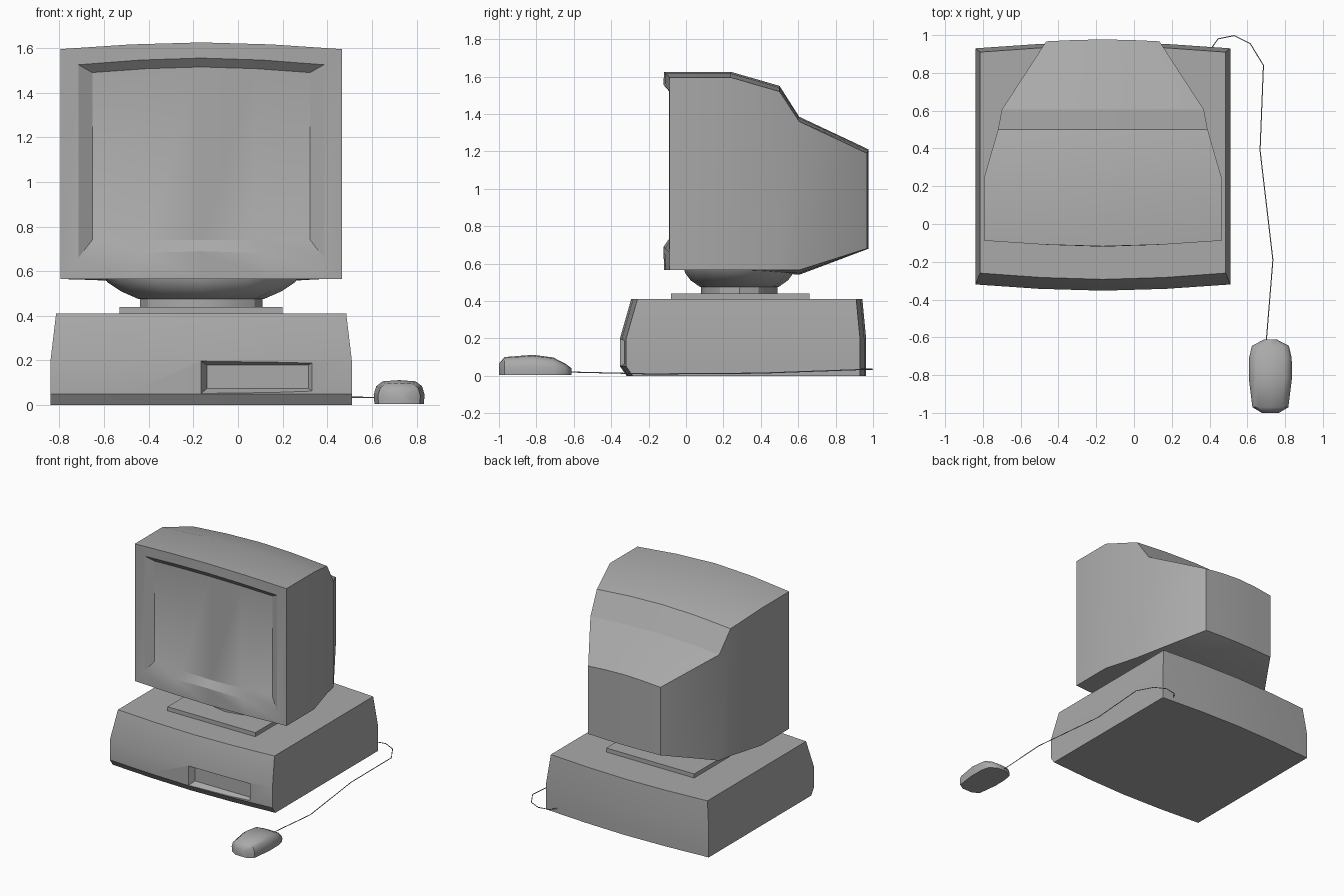
import bpy
import bmesh
import math
from mathutils import Vector

if "Cube" in bpy.data.objects:
    bpy.data.objects.remove(bpy.data.objects["Cube"], do_unlink=True)

grey = bpy.data.materials.new("plain grey")
grey.use_nodes = True
COLOUR = (0.4, 0.4, 0.4, 1)
grey.diffuse_color = COLOUR
grey.node_tree.nodes["Principled BSDF"].inputs["Base Color"].default_value = COLOUR

CX = -0.165                                          # centre line of the computer
BOW = ((-1, 0), (-0.5, 0.7), (0, 1), (0.5, 0.7), (1, 0))   # gentle outward bulge


def finish(obj, angle=30):
    obj.data.shade_smooth()
    obj.data.set_sharp_from_angle(angle=math.radians(angle))


def loft(name, rings, strip_caps=False, angle=30):
    """Skin a list of equal-length rings and close both ends."""
    bm = bmesh.new()
    loops = [[bm.verts.new(p) for p in ring] for ring in rings]
    n = len(loops[0])
    for a, b in zip(loops, loops[1:]):
        for i in range(n):
            j = (i + 1) % n
            bm.faces.new((a[i], a[j], b[j], b[i]))
    for loop in (loops[0], loops[-1]):
        if strip_caps:
            for i in range(n // 2 - 1):
                bm.faces.new((loop[i], loop[i + 1], loop[n - 2 - i], loop[n - 1 - i]))
        else:
            bm.faces.new(loop)
    bmesh.ops.recalc_face_normals(bm, faces=bm.faces)
    mesh = bpy.data.meshes.new(name)
    bm.to_mesh(mesh)
    bm.free()
    obj = bpy.data.objects.new(name, mesh)
    bpy.context.collection.objects.link(obj)
    mesh.materials.append(grey)
    finish(obj, angle)
    return obj


def footprint(z, half, front, back):
    """Horizontal ring with bowed front and back edges."""
    ring = [(CX + u * half, front - 0.033 * b, z) for u, b in BOW]
    return ring + [(CX + u * half, back + 0.033 * b, z) for u, b in reversed(BOW)]


def upright(y, half, low, low_mid, high, high_mid, bow):
    """Vertical ring with bowed top and bottom edges."""
    ring = [(CX + u * half, y + bow * b, low + (low_mid - low) * b) for u, b in BOW]
    return ring + [(CX + u * half, y + bow * b, high + (high_mid - high) * b)
                   for u, b in reversed(BOW)]


def rectangle(y, x0, x1, z0, z1):
    return [(x0, y, z0), (x1, y, z0), (x1, y, z1), (x0, y, z1)]


def oval(z, rx, ry, y=0.285, sides=12):
    turn = math.tau / sides
    return [(CX + rx * math.cos(i * turn), y + ry * math.sin(i * turn), z)
            for i in range(sides)]


# Computer case with a bevelled drive slot
case = loft("computer_case", [
    footprint(0, 0.675, -0.285, 0.93),
    footprint(0.05, 0.675, -0.32, 0.93),
    footprint(0.2, 0.675, -0.32, 0.93),
    footprint(0.41, 0.65, -0.26, 0.91),
])
cutter = loft("slot_cutter", [
    rectangle(-0.4, -0.195, 0.375, 0.03, 0.22),
    rectangle(-0.345, -0.16, 0.34, 0.056, 0.193),
    rectangle(-0.31, -0.14, 0.316, 0.075, 0.18),
])
cutter.hide_render = True
cut = case.modifiers.new("drive_slot", "BOOLEAN")
cut.operation = "DIFFERENCE"
cut.solver = "EXACT"
cut.object = cutter
bpy.context.view_layer.objects.active = case
bpy.ops.object.modifier_apply(modifier=cut.name)
bpy.data.objects.remove(cutter, do_unlink=True)
finish(case)

# Swivel stand: plate, neck and bowl
loft("stand_plate", [[(CX + sx * 0.365, 0.29 + sy * 0.37, z)
                      for sx, sy in ((-1, -1), (1, -1), (1, 1), (-1, 1))]
                     for z in (0.405, 0.44)])
loft("stand_neck", [oval(0.435, 0.275, 0.205), oval(0.48, 0.275, 0.205)])
loft("stand_bowl", [oval(0.475, 0.28, 0.21), oval(0.51, 0.36, 0.26),
                    oval(0.55, 0.42, 0.29), oval(0.575, 0.435, 0.295)], angle=40)

# Monitor: screen, sloped bezel and tapering rear housing
loft("monitor", [
    upright(-0.055, 0.488, 0.74, 0.74, 1.49, 1.515, -0.03),
    upright(-0.09, 0.55, 0.66, 0.69, 1.525, 1.555, -0.03),
    upright(-0.088, 0.63, 0.565, 0.565, 1.595, 1.625, -0.03),
    upright(0.24, 0.63, 0.565, 0.565, 1.595, 1.625, 0),
    upright(0.5, 0.555, 0.565, 0.55, 1.52, 1.55, 0),
    upright(0.605, 0.535, 0.565, 0.54, 1.36, 1.385, 0),
    upright(0.967, 0.3, 0.68, 0.68, 1.19, 1.21, 0.01),
], strip_caps=True)

# Mouse: rounded arch sections from back to nose
ARCH = ((-0.97, 0), (-1, 0.4), (-0.9, 0.75), (-0.65, 0.95), (0, 1),
        (0.65, 0.95), (0.9, 0.75), (1, 0.4), (0.97, 0))
SECTIONS = ((-1, 0.045, 0.065), (-0.97, 0.095, 0.1), (-0.82, 0.114, 0.112),
            (-0.71, 0.113, 0.098), (-0.645, 0.098, 0.065), (-0.612, 0.035, 0.04))
loft("mouse", [[(0.722 + u * w, y, 0.004 + v * (h - 0.004)) for u, v in ARCH]
               for y, w, h in SECTIONS], angle=50)

# Mouse cable, running behind the case
PATH = ((0.7, -0.62, 0.02), (0.735, -0.19, 0.01), (0.667, 0.39, 0.014),
        (0.685, 0.84, 0.03), (0.615, 0.955, 0.034), (0.53, 0.997, 0.035),
        (0.445, 0.98, 0.035), (0.41, 0.93, 0.035))
points = [Vector(p) for p in PATH]
cable_rings = []
for i, p in enumerate(points):
    along = points[min(i + 1, len(points) - 1)] - points[max(i - 1, 0)]
    side = along.cross(Vector((0, 0, 1))).normalized()
    rise = side.cross(along).normalized()
    cable_rings.append([p + (side * math.cos(a) + rise * math.sin(a)) * 0.003
                        for a in (math.tau * k / 5 for k in range(5))])
loft("mouse_cable", cable_rings, angle=80)
